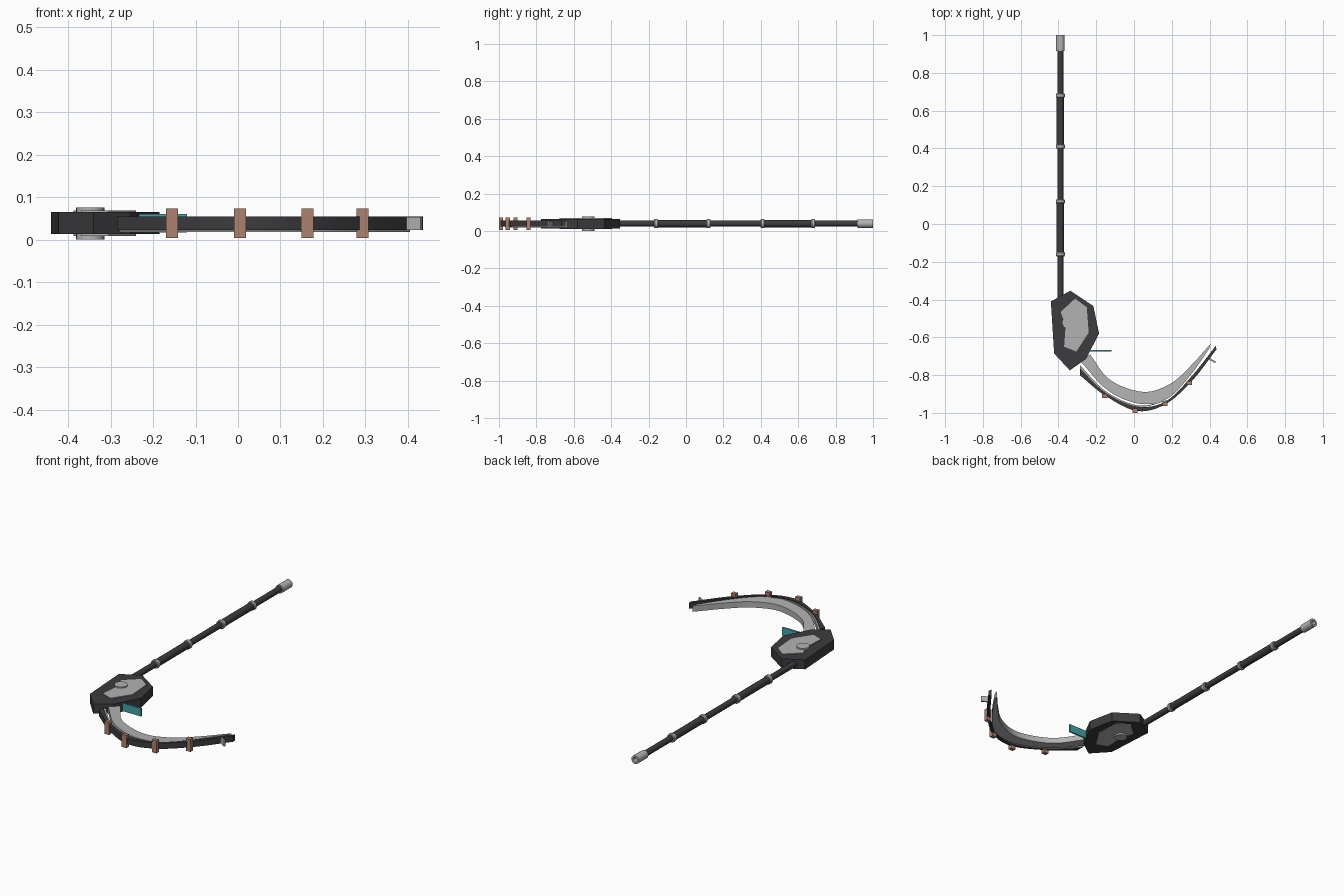
import bpy, bmesh, math
from mathutils import Vector

if "Cube" in bpy.data.objects:
    bpy.data.objects.remove(bpy.data.objects["Cube"])


def material(name, c):
    m = bpy.data.materials.new(name)
    m.diffuse_color = (*c, 1)
    m.use_nodes = True
    m.node_tree.nodes["Principled BSDF"].inputs["Base Color"].default_value = m.diffuse_color
    return m


DARK = material("dark_metal", (0.045, 0.045, 0.05))
STEEL = material("steel", (0.45, 0.45, 0.45))
COPPER = material("copper", (0.42, 0.22, 0.16))
TEAL = material("teal", (0.06, 0.36, 0.38))


def finish(name, bm, mat, smooth=False):
    bmesh.ops.recalc_face_normals(bm, faces=bm.faces)
    me = bpy.data.meshes.new(name)
    bm.to_mesh(me)
    bm.free()
    me.materials.append(mat)
    ob = bpy.data.objects.new(name, me)
    bpy.context.collection.objects.link(ob)
    if smooth:
        bpy.ops.object.select_all(action='DESELECT')
        ob.select_set(True)
        bpy.context.view_layer.objects.active = ob
        bpy.ops.object.shade_smooth_by_angle(angle=math.radians(35))
    return ob


def prism(name, pts, z0, z1, mat):
    bm = bmesh.new()
    face = bm.faces.new([bm.verts.new((x, y, z0)) for x, y in pts])
    top = bmesh.ops.extrude_face_region(bm, geom=[face])
    bmesh.ops.translate(bm, vec=(0, 0, z1 - z0),
                        verts=[v for v in top['geom'] if isinstance(v, bmesh.types.BMVert)])
    return finish(name, bm, mat)


def box(name, x0, x1, y0, y1, z0, z1, mat):
    return prism(name, [(x0, y0), (x1, y0), (x1, y1), (x0, y1)], z0, z1, mat)


def lathe_y(name, profile, mat, n=16, x=-0.39, z=0.039):
    # closed turned part along y from (radius, y) points
    bm = bmesh.new()
    rings = [[bm.verts.new((x + r * math.cos(2 * math.pi * i / n), y,
                            z + r * math.sin(2 * math.pi * i / n))) for i in range(n)]
             for r, y in profile]
    for a, b in zip(rings, rings[1:]):
        for i in range(n):
            j = (i + 1) % n
            bm.faces.new((a[i], a[j], b[j], b[i]))
    bm.faces.new(rings[0])
    bm.faces.new(rings[-1])
    return finish(name, bm, mat, True)


def spline(pts, steps=6):
    # smooth curve through the control points
    p = [Vector(q) for q in pts]
    p = [2 * p[0] - p[1]] + p + [2 * p[-1] - p[-2]]
    out = []
    for i in range(1, len(p) - 2):
        a, b, c, d = p[i - 1:i + 3]
        for s in range(steps):
            t = s / steps
            out.append(0.5 * (2 * b + (c - a) * t + (2 * a - 5 * b + 4 * c - d) * t * t
                              + (3 * b - a - 3 * c + d) * t ** 3))
    return out + [p[-2]]


def strip(name, inner, outer, zi, zo, mat):
    # curved bar between two edges, each edge with its own z range
    bm = bmesh.new()
    rows = []
    for a, b in zip(spline(inner), spline(outer)):
        rows.append([bm.verts.new(v) for v in ((a.x, a.y, zi[0]), (a.x, a.y, zi[1]),
                                               (b.x, b.y, zo[1]), (b.x, b.y, zo[0]))])
    for r, s in zip(rows, rows[1:]):
        for i in range(4):
            j = (i + 1) % 4
            bm.faces.new((r[i], r[j], s[j], s[i]))
    bm.faces.new(rows[0])
    bm.faces.new(rows[-1])
    return finish(name, bm, mat, True)


# Shaft with two grips, collars and a hollow end cap
lathe_y("shaft", [(0.016, -0.45), (0.016, 0.93)], DARK)
for i, (y0, y1) in enumerate([(-0.16, 0.12), (0.41, 0.68)]):
    lathe_y(f"grip_{i}", [(0.02, y0), (0.02, y1)], DARK)
    for j, y in enumerate((y0, y1)):
        lathe_y(f"collar_{i}_{j}", [(0.021, y - 0.011), (0.024, y - 0.007),
                                    (0.024, y + 0.007), (0.021, y + 0.011)], STEEL)
lathe_y("end_cap", [(0.023, 0.917), (0.023, 1.0), (0.013, 1.0), (0.013, 0.96)], STEEL)

# Housing, inlaid plate on both sides and pivot boss
prism("housing", [(-0.337, -0.353), (-0.215, -0.435), (-0.185, -0.58), (-0.255, -0.715),
                  (-0.34, -0.775), (-0.423, -0.685), (-0.44, -0.41)], 0.013, 0.065, DARK)
prism("housing_plate", [(-0.312, -0.395), (-0.25, -0.44), (-0.24, -0.575), (-0.305, -0.675),
                        (-0.37, -0.65), (-0.362, -0.54), (-0.388, -0.465)], 0.009, 0.069, STEEL)
bm = bmesh.new()
bmesh.ops.create_cone(bm, cap_ends=True, segments=24, radius1=0.033, radius2=0.033, depth=0.076)
bmesh.ops.translate(bm, vec=(-0.348, -0.522, 0.038), verts=bm.verts)
finish("pivot_boss", bm, STEEL, True)

# Teal fin beside the blade root
box("fin", -0.25, -0.12, -0.674, -0.666, 0.017, 0.061, TEAL)

# Curved blade, liner strip and dark back band
edge = [(-0.233, -0.69), (-0.127, -0.825), (0.048, -0.889), (0.19, -0.847), (0.296, -0.755), (0.405, -0.635)]
spine = [(-0.285, -0.725), (-0.14, -0.88), (0.03, -0.952), (0.175, -0.925), (0.295, -0.805), (0.398, -0.66)]
liner = [(-0.285, -0.765), (-0.148, -0.895), (0.02, -0.967), (0.17, -0.938), (0.306, -0.805), (0.425, -0.655)]
back = [(-0.285, -0.802), (-0.155, -0.907), (0.015, -0.99), (0.17, -0.952), (0.312, -0.825), (0.436, -0.665)]
strip("blade", edge, spine, (0.018, 0.05), (0.018, 0.052), STEEL)
mid = [(x * 0.6 + u * 0.4, y * 0.6 + v * 0.4) for (x, y), (u, v) in zip(liner[:4], spine[:4])]
strip("blade_liner", mid, liner[:4], (0.022, 0.05), (0.022, 0.05), STEEL)
band_in = liner[:5] + [(0.434, -0.644)]
strip("back_band", band_in, back, (0.023, 0.055), (0.023, 0.055), DARK)

# Copper clamps along the band
for i, (x, y) in enumerate([(-0.155, -0.911), (0.005, -0.989), (0.164, -0.953), (0.293, -0.842)]):
    box(f"clamp_{i}", x - 0.014, x + 0.014, y - 0.011, y + 0.011, 0.004, 0.073, COPPER)

# Small tab near the blade tip
prism("tip_tab", [(0.393, -0.715), (0.43, -0.737), (0.434, -0.729), (0.397, -0.707)], 0.023, 0.054, STEEL)
